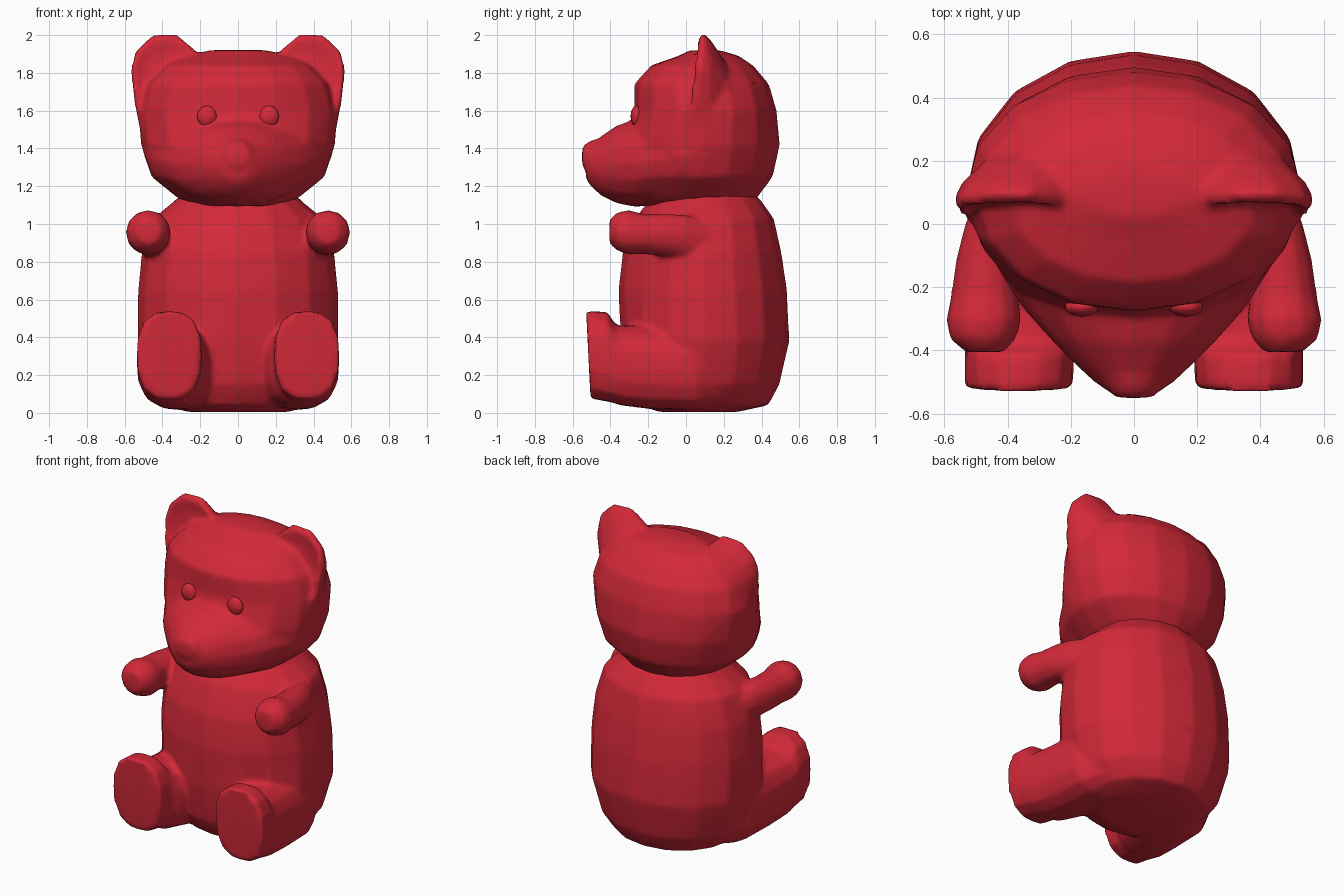
import bpy, bmesh
from math import sin, cos, pi, radians

red = bpy.data.materials.new("red")
red.diffuse_color = (0.65, 0.022, 0.04, 1)


def ring(u, v, a, b, n=16, e=2.2):
    """Superellipse points, centre (u, v), half sizes a and b."""
    pts = []
    for i in range(n):
        t = 2 * pi * i / n
        c, s = cos(t), sin(t)
        r = (abs(c) ** e + abs(s) ** e) ** (-1 / e)
        pts.append((u + a * r * c, v + b * r * s))
    return pts


def loft(name, rings):
    """Skin closed rings of 3D points and cap both ends."""
    bm = bmesh.new()
    vs = [[bm.verts.new(p) for p in r] for r in rings]
    n = len(vs[0])
    for a, b in zip(vs, vs[1:]):
        for i in range(n):
            j = (i + 1) % n
            bm.faces.new((a[i], a[j], b[j], b[i]))
    bm.faces.new(vs[0][::-1])
    bm.faces.new(vs[-1])
    bmesh.ops.recalc_face_normals(bm, faces=bm.faces)
    me = bpy.data.meshes.new(name)
    bm.to_mesh(me)
    bm.free()
    ob = bpy.data.objects.new(name, me)
    bpy.context.collection.objects.link(ob)
    return ob


def finish(ob):
    ob.data.materials.clear()
    ob.data.materials.append(red)
    bpy.ops.object.select_all(action='DESELECT')
    ob.select_set(True)
    bpy.context.view_layer.objects.active = ob
    bpy.ops.object.shade_smooth_by_angle(angle=radians(60))


def blend(parts, rounds):
    """Fuse parts into one skin with softened joints."""
    bpy.ops.object.select_all(action='DESELECT')
    for p in parts:
        p.select_set(True)
    ob = parts[0]
    bpy.context.view_layer.objects.active = ob
    bpy.ops.object.join()
    m = ob.modifiers.new("fuse", 'REMESH')
    m.mode, m.voxel_size = 'VOXEL', 0.016
    m = ob.modifiers.new("soften", 'SMOOTH')
    m.factor, m.iterations = 0.5, rounds
    m = ob.modifiers.new("reduce", 'DECIMATE')
    m.ratio = 0.15
    for name in ("fuse", "soften", "reduce"):
        bpy.ops.object.modifier_apply(modifier=name)
    finish(ob)


def loft_z(name, rows, e=2.2, n=16):
    """Rows: z, half width, front y, back y."""
    return loft(name, [[(x, y, z) for x, y in ring(0, (f + b) / 2, w, (b - f) / 2, n, e)]
                       for z, w, f, b in rows])


def loft_y(name, rows, e=2.2, n=16, lean=0.0, s=1):
    """Rows: y, inner x, outer x, bottom z, top z."""
    return loft(name, [[(s * x, y - lean * (z - (lo + hi) / 2), z) for x, z in
                        ring((i + o) / 2, (lo + hi) / 2, (o - i) / 2, (hi - lo) / 2, n, e)]
                       for y, i, o, lo, hi in rows])


# torso
torso = [loft_z("body", [
    (0.005, 0.27, -0.14, 0.27), (0.04, 0.37, -0.25, 0.435), (0.15, 0.465, -0.31, 0.495),
    (0.38, 0.53, -0.345, 0.547), (0.65, 0.53, -0.358, 0.535), (0.85, 0.51, -0.335, 0.505),
    (1.03, 0.45, -0.27, 0.465), (1.12, 0.34, -0.20, 0.40), (1.2, 0.26, -0.12, 0.32)], 2.05)]

# skull
head = [loft_z("head", [
    (1.095, 0.20, -0.28, 0.22), (1.13, 0.31, -0.29, 0.37), (1.25, 0.46, -0.32, 0.46),
    (1.42, 0.515, -0.33, 0.497), (1.60, 0.53, -0.275, 0.48), (1.74, 0.49, -0.275, 0.44),
    (1.84, 0.39, -0.185, 0.355), (1.89, 0.28, -0.04, 0.28), (1.92, 0.15, 0.02, 0.18)], 2.1)]

# cheeks tapering into the snout
head.append(loft_y("muzzle", [
    (0.12, -0.50, 0.50, 1.14, 1.60), (-0.02, -0.495, 0.495, 1.13, 1.60),
    (-0.13, -0.44, 0.44, 1.105, 1.59), (-0.27, -0.35, 0.35, 1.09, 1.555),
    (-0.37, -0.26, 0.26, 1.11, 1.52), (-0.45, -0.18, 0.18, 1.15, 1.465),
    (-0.505, -0.12, 0.12, 1.20, 1.42), (-0.53, -0.08, 0.08, 1.24, 1.38)], 2.05))

# nose
head.append(loft_y("nose", [
    (-0.40, -0.09, 0.09, 1.29, 1.46), (-0.50, -0.085, 0.085, 1.29, 1.445),
    (-0.54, -0.075, 0.075, 1.295, 1.42), (-0.55, -0.05, 0.05, 1.31, 1.40)], 2.3, 12))

ear = [(0.19, 1.87), (0.24, 1.94), (0.33, 2.01), (0.46, 2.0), (0.545, 1.92),
       (0.57, 1.82), (0.55, 1.64), (0.51, 1.45), (0.40, 1.55), (0.28, 1.72)]


def ear_ring(s, y, k, lift=0.0, cx=0.38, cz=1.74):
    return [(s * (cx + (x - 0.38) * k), y + lift * (z - 1.74), cz + (z - 1.74) * k)
            for x, z in ear]


for s, side in ((1, "left"), (-1, "right")):
    # ear with a dished front and a back that fades into the skull
    head.append(loft(side + "_ear", [
        ear_ring(s, 0.06, 0.70, 0.05), ear_ring(s, 0.03, 0.93, 0.13),
        ear_ring(s, 0.07, 1.0, 0.10), ear_ring(s, 0.13, 0.92, 0.02, 0.37, 1.72),
        ear_ring(s, 0.20, 0.70, 0.0, 0.34, 1.68), ear_ring(s, 0.29, 0.35, 0.0, 0.25, 1.62)]))

    # arm reaching forward with a rounded paw
    torso.append(loft_y(side + "_arm", [
        (0.22, 0.30, 0.42, 0.84, 0.98), (0.10, 0.34, 0.49, 0.82, 1.02),
        (0.00, 0.36, 0.535, 0.82, 1.05), (-0.12, 0.37, 0.565, 0.83, 1.055),
        (-0.23, 0.365, 0.58, 0.84, 1.055), (-0.30, 0.355, 0.595, 0.835, 1.075),
        (-0.36, 0.37, 0.585, 0.855, 1.065), (-0.405, 0.41, 0.535, 0.895, 1.025)], 2.1, 12, 0, s))

    # leg widening into the hip, with a flat upright foot
    torso.append(loft_y(side + "_leg", [
        (0.22, 0.05, 0.42, 0.05, 0.40), (0.05, 0.09, 0.51, 0.015, 0.45),
        (-0.20, 0.11, 0.525, 0.02, 0.46), (-0.36, 0.16, 0.535, 0.04, 0.465),
        (-0.405, 0.19, 0.535, 0.055, 0.535), (-0.517, 0.193, 0.535, 0.075, 0.54)],
        2.7, 16, 0.05, s))

    # eye
    bpy.ops.mesh.primitive_uv_sphere_add(segments=10, ring_count=6, radius=1,
                                         location=(s * 0.165, -0.262, 1.57))
    eye = bpy.context.object
    eye.name = side + "_eye"
    eye.scale = (0.055, 0.032, 0.057)
    finish(eye)

blend(head, 6)
blend(torso, 4)
